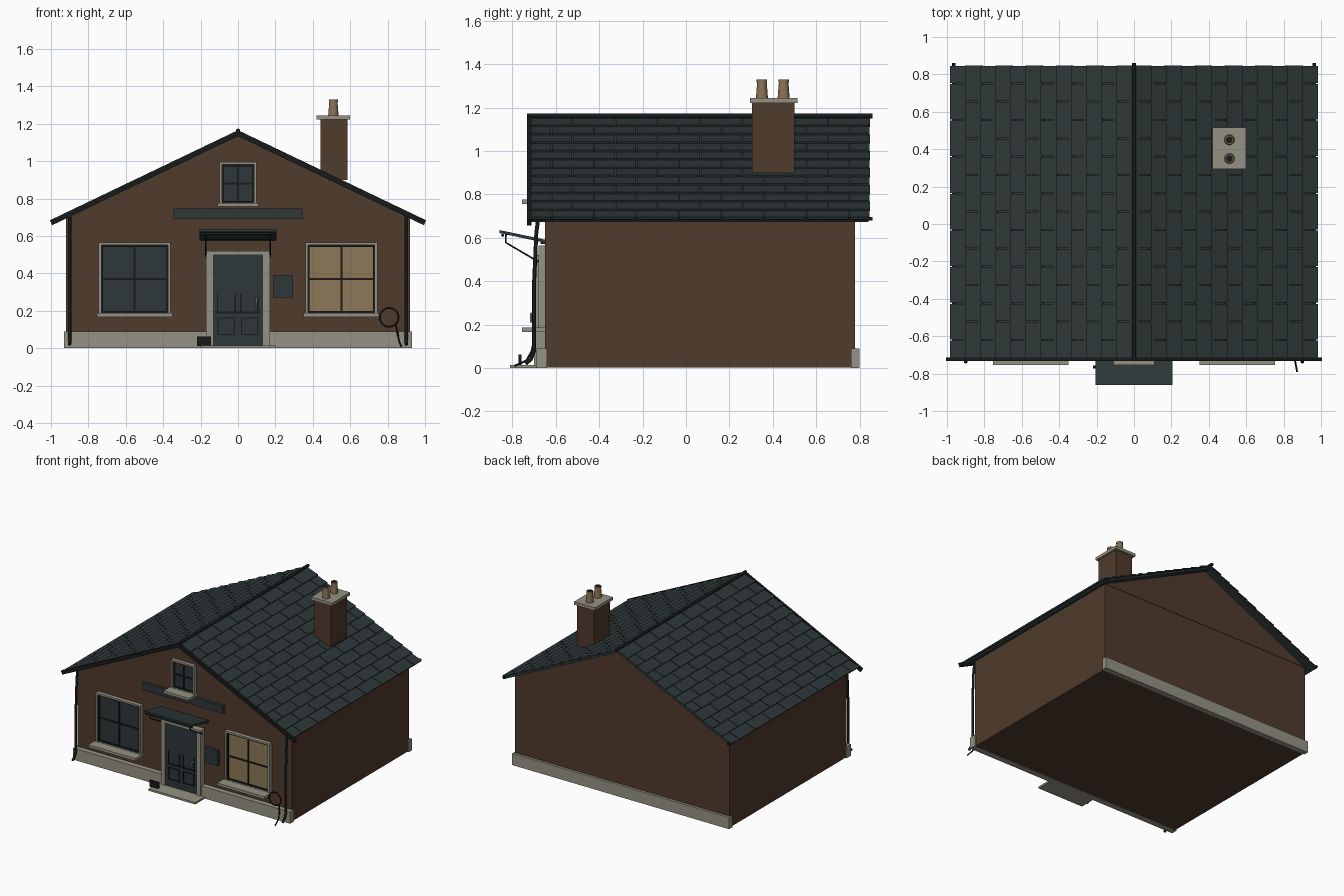
import bpy, bmesh, math
from mathutils import Vector

cube = bpy.data.objects.get("Cube")
if cube:
    bpy.data.objects.remove(cube, do_unlink=True)


def material(name, r, g, b):
    m = bpy.data.materials.new(name)
    m.use_nodes = True
    m.diffuse_color = (r, g, b, 1)
    bsdf = next(n for n in m.node_tree.nodes if n.type == 'BSDF_PRINCIPLED')
    bsdf.inputs["Base Color"].default_value = (r, g, b, 1)
    bsdf.inputs["Roughness"].default_value = 0.9
    return m


BRICK = material("brown brick", 0.08, 0.043, 0.025)
STONE = material("grey stone", 0.30, 0.29, 0.23)
SLATE = material("dark slate", 0.027, 0.039, 0.040)
BLACK = material("black iron", 0.009, 0.011, 0.011)
LIT = material("warm window", 0.27, 0.19, 0.095)
CLAY = material("clay pot", 0.25, 0.17, 0.09)


def finish(name, bm, mat):
    bmesh.ops.recalc_face_normals(bm, faces=bm.faces)
    mesh = bpy.data.meshes.new(name)
    bm.to_mesh(mesh)
    bm.free()
    mesh.materials.append(mat)
    ob = bpy.data.objects.new(name, mesh)
    bpy.context.scene.collection.objects.link(ob)
    return ob


def prism(bm, start, end):
    """Join two matching outlines into a closed solid."""
    a = [bm.verts.new(p) for p in start]
    b = [bm.verts.new(p) for p in end]
    bm.faces.new(a)
    bm.faces.new(b)
    n = len(a)
    for i in range(n):
        j = (i + 1) % n
        bm.faces.new((a[i], a[j], b[j], b[i]))


def extrude_y(name, outline, y0, y1, mat):
    bm = bmesh.new()
    prism(bm, [(x, y0, z) for x, z in outline], [(x, y1, z) for x, z in outline])
    return finish(name, bm, mat)


def box(name, x0, x1, y0, y1, z0, z1, mat):
    return extrude_y(name, [(x0, z0), (x1, z0), (x1, z1), (x0, z1)], y0, y1, mat)


def tube(name, points, radius, mat, cyclic=False):
    curve = bpy.data.curves.new(name, 'CURVE')
    curve.dimensions = '3D'
    curve.bevel_depth = radius
    curve.bevel_resolution = 2
    curve.use_fill_caps = True
    spline = curve.splines.new('POLY')
    spline.points.add(len(points) - 1)
    for sp, p in zip(spline.points, points):
        sp.co = (*p, 1)
    spline.use_cyclic_u = cyclic
    curve.materials.append(mat)
    ob = bpy.data.objects.new(name, curve)
    bpy.context.scene.collection.objects.link(ob)
    return ob


# Walls, gable and stone plinths
FRONT, BACK, HALF = -0.65, 0.78, 0.92
box("walls", -HALF, HALF, FRONT, BACK, 0.002, 0.695, BRICK)
extrude_y("gable", [(-HALF, 0.695), (HALF, 0.695), (0, 1.136)],
          FRONT - 0.003, BACK + 0.003, BRICK)
box("front_plinth", -0.93, 0.93, -0.69, -0.64, 0, 0.09, STONE)
box("back_plinth", -0.93, 0.93, 0.76, 0.80, 0, 0.09, STONE)

# Roof: positions are given as distance down the slope and height above it
RIDGE, EAVE, PITCH = 1.15, 0.97, math.atan(0.479)
SIN, COS = math.sin(PITCH), math.cos(PITCH)
SLOPE = EAVE / COS
ROWS, TILE, Y0, Y1 = 12, 0.196, -0.715, 0.86


def on_roof(side, d, h):
    return side * (d * COS + h * SIN), RIDGE - d * SIN + h * COS


def roof_slab(bm, side, corners, y0, y1):
    outline = [on_roof(side, d, h) for d, h in corners]
    prism(bm, [(x, y0, z) for x, z in outline], [(x, y1, z) for x, z in outline])


for side, label in ((1, "left"), (-1, "right")):
    bm = bmesh.new()
    roof_slab(bm, side, [(0, -0.013), (SLOPE, -0.013), (SLOPE, 0), (0, 0)], Y0, Y1 - 0.02)
    finish(label + "_roof_deck", bm, SLATE)

    bm = bmesh.new()
    step = SLOPE / ROWS
    for row in range(ROWS):
        top, low = row * step, (row + 1) * step + 0.008
        stagger = TILE / 2 if row % 2 else 0
        limit = Y1 - 0.015 if row % 2 else Y1
        for i in range(10):
            a = max(Y0 + i * TILE - stagger, Y0)
            b = min(Y0 + (i + 1) * TILE - stagger - 0.006, limit)
            if b - a > 0.02:
                roof_slab(bm, side, [(top, 0), (low, 0.004), (low, 0.015), (top, 0.005)], a, b)
    finish(label + "_roof_tiles", bm, SLATE)

    bm = bmesh.new()
    end = 1.0 / COS
    roof_slab(bm, side, [(0, -0.015), (end, -0.015), (end, 0.014), (0, 0.014)], -0.732, -0.713)
    finish(label + "_bargeboard", bm, BLACK)

    tube(label + "_gutter", [(side * 0.963, -0.72, 0.688), (side * 0.963, 0.86, 0.688)],
         0.009, BLACK)
    tube(label + "_downpipe", [(side * 0.90, y, z) for y, z in
         ((-0.68, 0.70), (-0.69, 0.62), (-0.70, 0.40), (-0.70, 0.08), (-0.715, 0.04), (-0.74, 0.02))],
         0.009, BLACK)
tube("ridge_roll", [(0, -0.732, 1.162), (0, 0.86, 1.162)], 0.012, BLACK)

# Chimney with two pots
box("chimney_stack", 0.44, 0.585, 0.305, 0.50, 0.90, 1.225, BRICK)
box("chimney_cap", 0.42, 0.60, 0.295, 0.515, 1.222, 1.245, STONE)
for y, label in ((0.35, "front"), (0.45, "back")):
    for part, r1, r2, z, height, mat in (("pot", 0.028, 0.021, 1.285, 0.086, CLAY),
                                         ("pot_rim", 0.024, 0.024, 1.322, 0.014, CLAY),
                                         ("pot_mouth", 0.018, 0.018, 1.328, 0.004, BLACK)):
        bpy.ops.mesh.primitive_cone_add(vertices=20, radius1=r1, radius2=r2,
                                        depth=height, location=(0.51, y, z))
        ob = bpy.context.object
        ob.name = label + "_" + part
        ob.data.materials.append(mat)
        bpy.ops.object.shade_smooth_by_angle()


def frame(name, x0, x1, z0, z1, w, y0, y1, mat):
    box(name + "_top", x0, x1, y0, y1, z1 - w, z1, mat)
    box(name + "_bottom", x0, x1, y0, y1, z0, z0 + w, mat)
    box(name + "_side_a", x0, x0 + w, y0, y1, z0 + w, z1 - w, mat)
    box(name + "_side_b", x1 - w, x1, y0, y1, z0 + w, z1 - w, mat)


def window(name, x0, x1, z0, z1, glass):
    frame(name + "_surround", x0, x1, z0, z1, 0.014, -0.68, FRONT, STONE)
    a, b, c, d = x0 + 0.014, x1 - 0.014, z0 + 0.014, z1 - 0.014
    box(name + "_glass", a, b, -0.66, FRONT, c, d, glass)
    frame(name + "_sash", a, b, c, d, 0.009, -0.669, -0.655, BLACK)
    mx, mz = (a + b) / 2, (c + d) / 2
    box(name + "_mullion", mx - 0.005, mx + 0.005, -0.668, -0.655, c, d, BLACK)
    box(name + "_crossbar", a, b, -0.667, -0.655, mz - 0.005, mz + 0.005, BLACK)
    box(name + "_sill", x0 - 0.01, x1 + 0.01, -0.755, FRONT, z0 - 0.008, z0 + 0.012, STONE)


window("right_window", -0.745, -0.36, 0.175, 0.565, SLATE)
window("left_window", 0.36, 0.745, 0.175, 0.565, LIT)
window("attic_window", -0.10, 0.10, 0.765, 0.995, SLATE)

# Sign boards
box("long_sign", -0.345, 0.345, -0.675, FRONT, 0.69, 0.748, SLATE)
box("wall_plaque", 0.19, 0.295, -0.67, FRONT, 0.27, 0.39, SLATE)

# Door, surround and step
for side, label in ((1, "left"), (-1, "right")):
    x0, x1 = sorted((side * 0.135, side * 0.17))
    box(label + "_door_jamb", x0, x1, -0.70, FRONT, 0.01, 0.50, STONE)
box("door_lintel", -0.17, 0.17, -0.70, FRONT, 0.50, 0.52, STONE)
box("door", -0.135, 0.135, -0.692, FRONT, 0.012, 0.50, SLATE)
for side, label in ((1, "left"), (-1, "right")):
    x0, x1 = sorted((side * 0.015, side * 0.11))
    frame(label + "_low_panel", x0, x1, 0.07, 0.165, 0.006, -0.698, -0.69, BLACK)
    for x in (x0, x1):
        box(label + "_panel_rib", x - 0.003, x + 0.003, -0.698, -0.69, 0.19, 0.29, BLACK)
box("door_rail", -0.12, 0.12, -0.697, -0.69, 0.185, 0.195, BLACK)
tube("door_handle", [(0.10, -0.69, 0.205), (0.10, -0.715, 0.215),
                     (0.10, -0.715, 0.25), (0.10, -0.69, 0.26)], 0.005, STONE)
box("door_step", -0.20, 0.20, -0.81, FRONT, 0, 0.015, STONE)
box("boot_scraper", -0.22, -0.145, -0.772, -0.757, 0.012, 0.062, BLACK)

# Tilted door canopy with brackets
bm = bmesh.new()
side_profile = [(FRONT, 0.578), (-0.86, 0.622), (-0.86, 0.636), (FRONT, 0.592)]
prism(bm, [(-0.205, y, z) for y, z in side_profile], [(0.205, y, z) for y, z in side_profile])
finish("canopy", bm, SLATE)
box("canopy_wall_rail", -0.20, 0.20, -0.67, FRONT, 0.572, 0.59, BLACK)
tube("canopy_front_rail", [(-0.20, -0.845, 0.612), (0.20, -0.845, 0.612)], 0.007, BLACK)
for x, label in ((0.172, "left"), (-0.172, "right")):
    tube(label + "_canopy_bracket", [(x, -0.83, 0.615), (x, -0.83, 0.578), (x, -0.68, 0.49)],
         0.004, BLACK)

# Hose ring with its loose tail
ring = [(0.808 + 0.05 * math.cos(t * math.tau / 28), -0.70,
         0.165 + 0.05 * math.sin(t * math.tau / 28)) for t in range(28)]
tube("hose_ring", ring, 0.005, BLACK, cyclic=True)
tube("hose_tail", [(0.843, -0.70, 0.13), (0.853, -0.71, 0.08), (0.862, -0.735, 0.035),
                   (0.872, -0.79, 0.01)], 0.005, BLACK)
